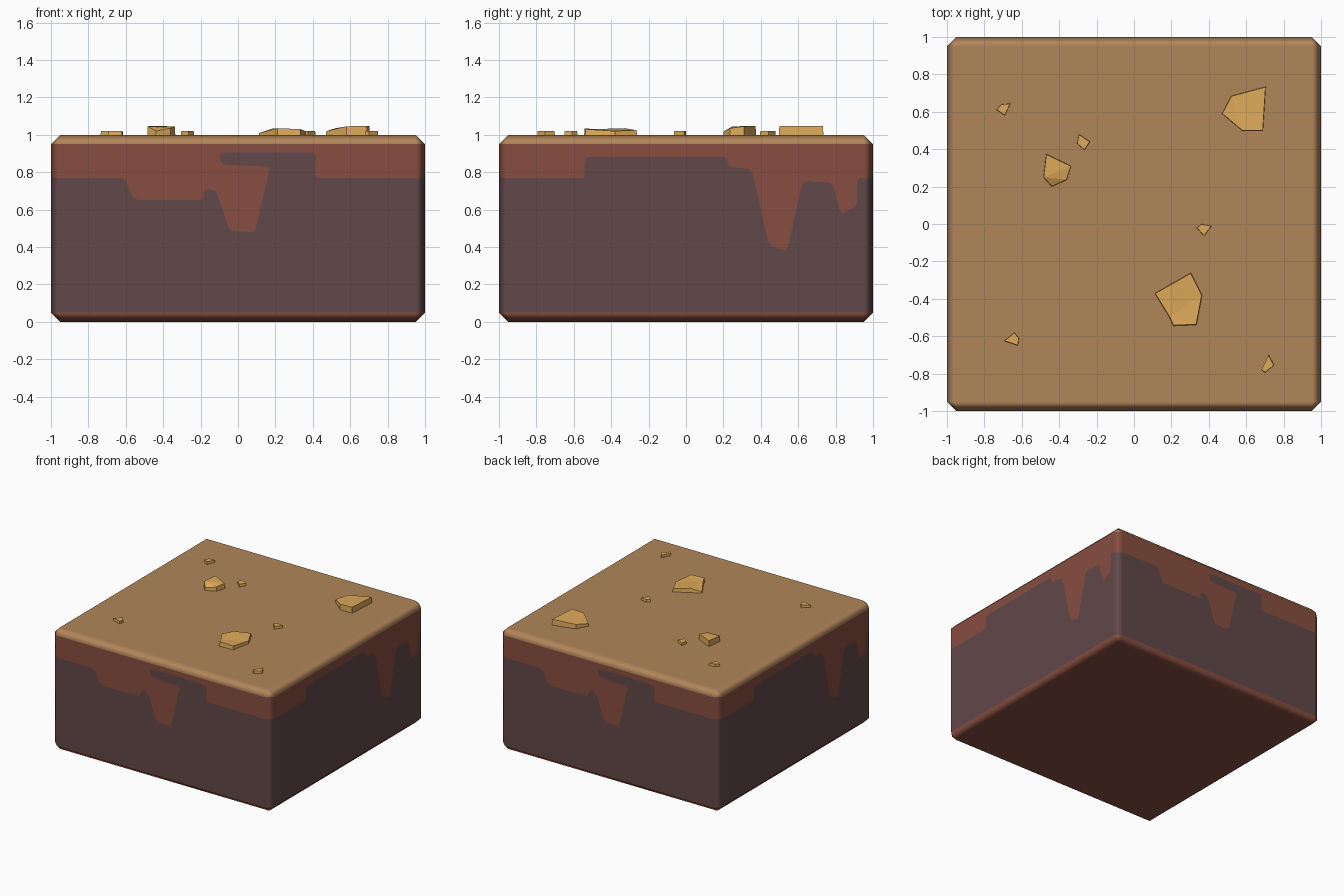
import bpy, bmesh
from mathutils import Vector

if "Cube" in bpy.data.objects:
    bpy.data.objects.remove(bpy.data.objects["Cube"])

def material(name, rgb):
    m = bpy.data.materials.new(name)
    m.diffuse_color = (*rgb, 1)
    m.use_nodes = True
    m.node_tree.nodes["Principled BSDF"].inputs["Base Color"].default_value = m.diffuse_color
    return m

SAND, CLAY, ROCK = range(3)
block_mats = [material("sand", (.44, .238, .102)),
              material("red clay", (.242, .076, .051)),
              material("dark rock", (.119, .065, .065))]
stone_mat = material("ochre stone", (.73, .402, .102))

B, LINE = .05, .77      # chamfer width, level where clay meets rock at the corners
I = 1 - B

def make_object(name, bm, mats):
    bmesh.ops.recalc_face_normals(bm, faces=bm.faces[:])
    me = bpy.data.meshes.new(name)
    bm.to_mesh(me)
    bm.free()
    for m in mats:
        me.materials.append(m)
    ob = bpy.data.objects.new(name, me)
    bpy.context.collection.objects.link(ob)
    return ob

# Clay / rock boundary on the front-back sides and on the right-left sides
front_line = [(-I, LINE), (-.625, .77), (-.605, .76), (-.56, .665), (-.53, .65),
              (-.20, .65), (-.185, .665), (-.18, .70), (-.16, .71), (-.125, .70),
              (-.11, .68), (-.05, .50), (-.03, .485), (.08, .48), (.095, .50),
              (.17, .82), (.16, .83), (-.07, .84), (-.095, .86), (-.095, .89),
              (-.075, .905), (.40, .905), (.415, .89), (.415, .785), (.42, .77), (I, LINE)]
right_line = [(-I, LINE), (-.545, .77), (-.54, .87), (-.52, .88), (.20, .88),
              (.22, .87), (.225, .84), (.25, .825), (.33, .82), (.355, .80),
              (.44, .43), (.46, .405), (.53, .38), (.545, .40), (.62, .73),
              (.64, .75), (.77, .745), (.79, .72), (.82, .60), (.835, .58),
              (.90, .61), (.915, .63), (.915, .755), (.925, .77), (I, LINE)]

# Ground block: four sides, each with its chamfers, then top and bottom
bm = bmesh.new()

def face(pts, mat):
    f = bm.faces.new([bm.verts.new(p) for p in pts])
    f.material_index = mat
    f.smooth = True

for k in range(4):
    def turn(x, y, z):
        for _ in range(k):
            x, y = -y, x
        return (x, y, z)
    line = [turn(x, -1, z) for x, z in (right_line if k % 2 else front_line)]
    face(line + [turn(I, -1, I), turn(-I, -1, I)], CLAY)
    face(line + [turn(I, -1, B), turn(-I, -1, B)], ROCK)
    # vertical corner chamfer
    for lo, hi, mat in ((B, LINE, ROCK), (LINE, I, CLAY)):
        face([turn(I, -1, lo), turn(1, -I, lo), turn(1, -I, hi), turn(I, -1, hi)], mat)
    # top and bottom rim chamfers with their corner triangles
    for inner, outer, mat in ((I, 1, SAND), (B, 0, CLAY)):
        face([turn(-I, -1, inner), turn(I, -1, inner),
              turn(I, -I, outer), turn(-I, -I, outer)], mat)
        face([turn(I, -1, inner), turn(1, -I, inner), turn(I, -I, outer)], mat)
for z, mat in ((1, SAND), (0, CLAY)):
    face([(-I, -I, z), (I, -I, z), (I, I, z), (-I, I, z)], mat)
bmesh.ops.remove_doubles(bm, verts=bm.verts[:], dist=.0005)
block = make_object("ground_block", bm, block_mats)
wn = block.modifiers.new("flat face shading", 'WEIGHTED_NORMAL')
wn.weight = 100

# Loose stones: outline points (x, y, height), drawn in slightly at the top
def stone(name, pts, inset=.94):
    sbm = bmesh.new()
    c = sum((Vector(p[:2]) for p in pts), Vector((0, 0))) / len(pts)
    low = [sbm.verts.new((x, y, .995)) for x, y, h in pts]
    top = [sbm.verts.new((*(c + (Vector((x, y)) - c) * inset), 1 + h)) for x, y, h in pts]
    n = len(pts)
    sbm.faces.new(top)
    sbm.faces.new(low[::-1])
    for i in range(n):
        j = (i + 1) % n
        sbm.faces.new((low[i], low[j], top[j], top[i]))
    bmesh.ops.triangulate(sbm, faces=[f for f in sbm.faces if len(f.verts) > 4])
    make_object(name, sbm, [stone_mat])

stone("large_stone_back", [(.47, .59, .02), (.58, .497, .045), (.69, .497, .048),
                           (.705, .735, .048), (.52, .685, .035)], .98)
stone("large_stone_front", [(.11, -.37, .01), (.19, -.50, .03), (.21, -.545, .035),
                            (.335, -.54, .03), (.365, -.38, .02), (.305, -.26, .025),
                            (.19, -.325, .035)], .97)
stone("medium_stone", [(-.485, .25, .045), (-.44, .20, .02), (-.36, .235, .035),
                       (-.335, .31, .045), (-.47, .375, .047)], .97)
pebbles = [[(-.735, .61), (-.69, .58), (-.66, .645), (-.71, .64)],
           [(-.305, .43), (-.265, .395), (-.235, .44), (-.295, .48)],
           [(.335, -.02), (.375, -.065), (.415, -.01), (.36, .0)],
           [(-.695, -.625), (-.62, -.65), (-.615, -.61), (-.64, -.58)],
           [(.68, -.78), (.70, -.795), (.75, -.755), (.72, -.70)]]
for i, p in enumerate(pebbles):
    stone(f"pebble_{i + 1}", [(x, y, .021) for x, y in p])
